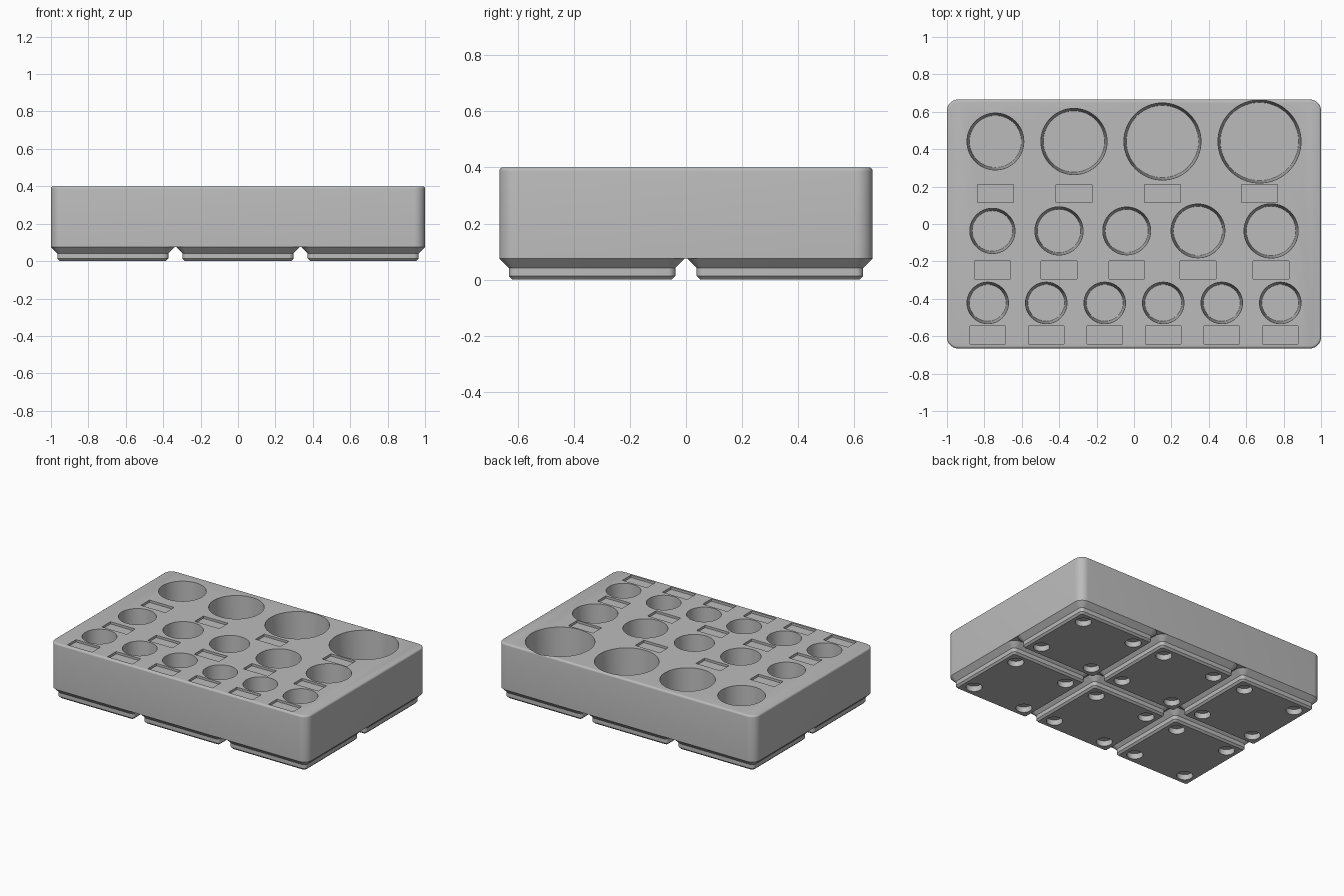
import bpy
import bmesh
import math

default = bpy.data.objects.get("Cube")
if default:
    bpy.data.objects.remove(default)

MM = 2 / 125.5          # one millimetre in model units
PITCH = 42 * MM         # spacing of the base feet
TOP = 0.4
BODY_Z = 4.75 * MM
HOLE_FLOOR = 0.11
TAPER = 0.013

grey = bpy.data.materials.new("grey_plastic")
grey.use_nodes = True
grey.diffuse_color = (0.5, 0.5, 0.5, 1)
grey.node_tree.nodes["Principled BSDF"].inputs["Base Color"].default_value = grey.diffuse_color


def rounded_rect(hx, hy, r, steps=8):
    """Outline of a rectangle with round corners."""
    pts = []
    for k, (sx, sy) in enumerate([(1, 1), (-1, 1), (-1, -1), (1, -1)]):
        for i in range(steps + 1):
            a = math.pi / 2 * (k + i / steps)
            pts.append((sx * (hx - r) + r * math.cos(a), sy * (hy - r) + r * math.sin(a)))
    return pts


def circle(r, n=64):
    return [(r * math.cos(2 * math.pi * i / n), r * math.sin(2 * math.pi * i / n)) for i in range(n)]


def loft(bm, sections, cx=0, cy=0):
    """Closed solid through (outline, z) sections, bottom to top."""
    rings = [[bm.verts.new((cx + x, cy + y, z)) for x, y in pts] for pts, z in sections]
    n = len(rings[0])
    for low, high in zip(rings, rings[1:]):
        for i in range(n):
            j = (i + 1) % n
            bm.faces.new((low[i], low[j], high[j], high[i]))
    bm.faces.new(rings[0][::-1])
    bm.faces.new(rings[-1])


def make_object(name, bm):
    mesh = bpy.data.meshes.new(name)
    bm.to_mesh(mesh)
    bm.free()
    mesh.materials.append(grey)
    obj = bpy.data.objects.new(name, mesh)
    bpy.context.scene.collection.objects.link(obj)
    return obj


def carve(obj, cutter):
    """Subtract the cutter, bake the result and drop the cutter."""
    mod = obj.modifiers.new("pockets", 'BOOLEAN')
    mod.operation = 'DIFFERENCE'
    mod.solver = 'EXACT'
    mod.object = cutter
    bpy.context.view_layer.update()
    baked = bpy.data.meshes.new_from_object(obj.evaluated_get(bpy.context.evaluated_depsgraph_get()))
    obj.modifiers.clear()
    obj.data = baked
    bpy.data.objects.remove(cutter)


def smooth(obj):
    bpy.ops.object.select_all(action='DESELECT')
    obj.select_set(True)
    bpy.context.view_layer.objects.active = obj
    bpy.ops.object.shade_smooth_by_angle(angle=math.radians(32))


# Body block with round corners and a small fillet around the top
HX, HY, R, FILLET = 1.0, 83.5 * MM / 2, 3.75 * MM, 0.013
sections = [(rounded_rect(HX, HY, R), BODY_Z)]
for step in range(5):
    a = math.pi / 2 * step / 4
    inset = FILLET * (1 - math.cos(a))
    sections.append((rounded_rect(HX - inset, HY - inset, R - inset),
                     TOP - FILLET * (1 - math.sin(a))))
bm = bmesh.new()
loft(bm, sections)
body = make_object("tray_body", bm)

# Rows of tapered round pockets: hole y, label y, [(x, radius)]
rows = [
    (0.441, 0.163, [(-0.741, 0.152), (-0.321, 0.177), (0.152, 0.206), (0.671, 0.222)]),
    (-0.037, -0.246, [(-0.757, 0.121), (-0.401, 0.129), (-0.039, 0.128), (0.342, 0.144), (0.733, 0.145)]),
    (-0.422, -0.594, [(-0.782 + 0.3128 * i, 0.111) for i in range(6)]),
]
bm = bmesh.new()
lift = 0.02
slope = TAPER / (TOP - HOLE_FLOOR)
for hole_y, label_y, holes in rows:
    for x, r in holes:
        loft(bm, [(circle(r - TAPER), HOLE_FLOOR), (circle(r + slope * lift), TOP + lift)], x, hole_y)
        # Shallow label recess in front of the pocket
        label = [(0.096, 0.048), (-0.096, 0.048), (-0.096, -0.048), (0.096, -0.048)]
        loft(bm, [(label, TOP - 0.016), (label, TOP + lift)], x, label_y)
carve(body, make_object("pocket_cutter", bm))
smooth(body)

# Stepped base foot with four magnet holes underneath
bm = bmesh.new()
loft(bm, [(rounded_rect(w * MM / 2, w * MM / 2, r * MM), z * MM)
          for w, r, z in [(35.6, 0.8, 0), (37.2, 1.6, 0.8), (37.2, 1.6, 2.6), (41.5, 3.75, 4.75)]])
foot = make_object("base_foot", bm)
bm = bmesh.new()
for sx in (-1, 1):
    for sy in (-1, 1):
        loft(bm, [(circle(3.25 * MM, 32), -lift), (circle(3.25 * MM, 32), 2.4 * MM)],
             sx * 13 * MM, sy * 13 * MM)
carve(foot, make_object("magnet_cutter", bm))
smooth(foot)

# Repeat the foot on the three by two grid
foot.location = (-PITCH, -PITCH / 2, 0)
for ix in (-1, 0, 1):
    for iy in (-0.5, 0.5):
        if (ix, iy) != (-1, -0.5):
            copy = foot.copy()
            copy.location = (ix * PITCH, iy * PITCH, 0)
            bpy.context.scene.collection.objects.link(copy)
